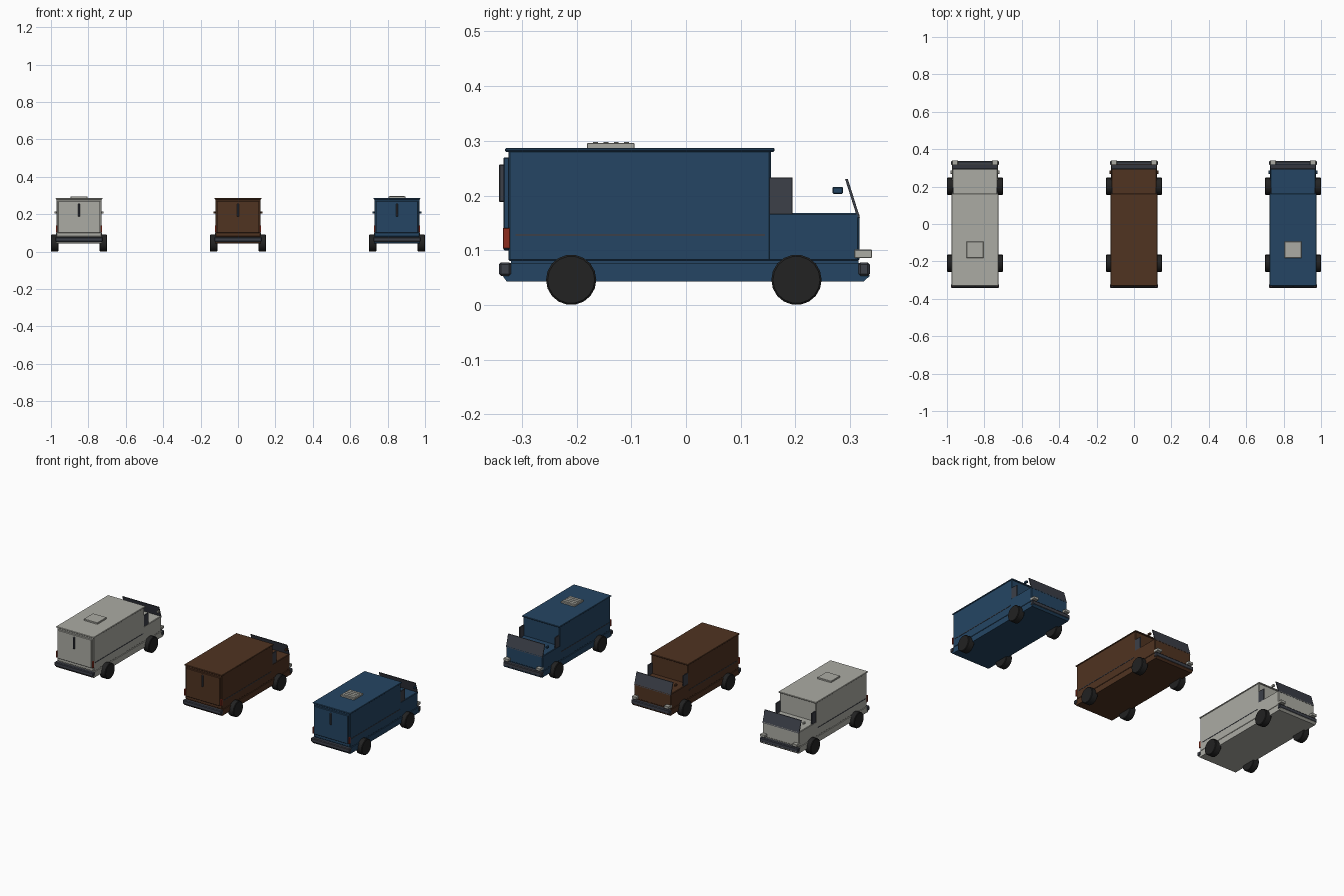
import bpy, bmesh, math
from mathutils import Matrix

cube = bpy.data.objects.get("Cube")
if cube:
    bpy.data.objects.remove(cube)


def material(name, rgb):
    m = bpy.data.materials.new(name)
    m.use_nodes = True
    m.diffuse_color = (*rgb, 1)
    m.node_tree.nodes["Principled BSDF"].inputs["Base Color"].default_value = (*rgb, 1)
    return m


WHITE = material("off white paint", (0.41, 0.41, 0.37))
BROWN = material("brown paint", (0.08, 0.033, 0.015))
BLUE = material("blue paint", (0.018, 0.06, 0.125))
TRIM = material("dark grey trim", (0.045, 0.05, 0.065))
RUBBER = material("black rubber", (0.016, 0.016, 0.016))
RED = material("red lamp", (0.27, 0.027, 0.013))


def finish(name, bm, mat, bevel=0, smooth=False):
    bmesh.ops.recalc_face_normals(bm, faces=bm.faces)
    me = bpy.data.meshes.new(name)
    bm.to_mesh(me)
    bm.free()
    me.materials.append(mat)
    ob = bpy.data.objects.new(name, me)
    bpy.context.collection.objects.link(ob)
    if bevel:
        mod = ob.modifiers.new("edge", "BEVEL")
        mod.width, mod.segments = bevel, 1
    if smooth:
        bpy.ops.object.select_all(action="DESELECT")
        ob.select_set(True)
        bpy.context.view_layer.objects.active = ob
        bpy.ops.object.shade_smooth_by_angle(angle=math.radians(35))
    return ob


def box(name, x, y, z, mat, bevel=0):
    """Box given by its (low, high) range on each axis."""
    bm = bmesh.new()
    size = [r[1] - r[0] for r in (x, y, z)]
    mid = [(r[0] + r[1]) / 2 for r in (x, y, z)]
    bmesh.ops.create_cube(bm, size=1, matrix=Matrix.Translation(mid) @ Matrix.Diagonal((*size, 1)))
    return finish(name, bm, mat, bevel)


def side_profile(name, cx, half, points, mat, bevel=0):
    """Side outline of (y, z) points extruded across the width."""
    bm = bmesh.new()
    face = bm.faces.new([bm.verts.new((cx - half, y, z)) for y, z in points])
    new = bmesh.ops.extrude_face_region(bm, geom=[face])["geom"]
    bmesh.ops.translate(bm, vec=(2 * half, 0, 0), verts=[v for v in new if isinstance(v, bmesh.types.BMVert)])
    return finish(name, bm, mat, bevel)


def wheel(name, x, y):
    bm = bmesh.new()
    turn = Matrix.Translation((x, y, 0.046)) @ Matrix.Rotation(math.pi / 2, 4, "Y")
    bmesh.ops.create_cone(bm, cap_ends=True, segments=18, radius1=0.046, radius2=0.046, depth=0.04, matrix=turn)
    finish(name, bm, RUBBER, 0.003, True)


def van(label, cx, paint, hatch):
    def across(half):
        return cx - half, cx + half

    def part(name, x, *rest):
        return box(f"{label} {name}", x, *rest)

    # Painted shell
    part("cargo_body", across(0.121), (-0.325, 0.155), (0.08, 0.283), paint, 0.003)
    part("roof_cap", across(0.125), (-0.331, 0.162), (0.28, 0.287), paint, 0.002)
    part("hood", across(0.121), (0.15, 0.317), (0.08, 0.168), paint, 0.003)
    side_profile(f"{label} skirt", cx, 0.124,
                 [(-0.335, 0.053), (-0.328, 0.043), (0.325, 0.043), (0.336, 0.053),
                  (0.322, 0.077), (-0.33, 0.077)], paint)
    part("underbody", across(0.119), (-0.32, 0.315), (0.07, 0.085), paint)

    # Rear door with its long handle
    part("rear_door", across(0.113), (-0.334, -0.32), (0.1, 0.27), paint, 0.002)
    part("door_handle", across(0.005), (-0.342, -0.332), (0.188, 0.257), TRIM, 0.002)

    # Bumpers
    part("front_bumper", across(0.128), (0.315, 0.336), (0.053, 0.078), TRIM, 0.004)
    part("rear_bumper", across(0.128), (-0.342, -0.32), (0.053, 0.078), TRIM, 0.004)

    # Leaning windshield
    side_profile(f"{label} windshield", cx, 0.121,
                 [(0.313, 0.16), (0.318, 0.16), (0.296, 0.23), (0.291, 0.23)], TRIM)

    # Parts on both sides
    for side, s in (("left", 1), ("right", -1)):
        def span(a, b):
            return tuple(sorted((cx + s * a, cx + s * b)))

        part(f"{side}_stripe", span(0.12, 0.1225), (-0.312, 0.144), (0.126, 0.13), TRIM)
        part(f"{side}_cab_window", span(0.114, 0.12), (0.152, 0.195), (0.165, 0.233), TRIM, 0.001)
        part(f"{side}_mirror", span(0.12, 0.132), (0.268, 0.287), (0.203, 0.216), paint, 0.002)
        part(f"{side}_headlight", span(0.092, 0.122), (0.308, 0.34), (0.086, 0.101), WHITE, 0.001)
        part(f"{side}_tail_light", span(0.115, 0.123), (-0.335, -0.322), (0.103, 0.141), RED, 0.001)
        for end, y in (("front", 0.202), ("rear", -0.21)):
            wheel(f"{label} {side}_{end}_wheel", cx + s * 0.13, y)

    # Roof hatch, plain or slatted
    if hatch:
        part("roof_hatch", across(0.045), (-0.181, -0.094), (0.284, 0.296), WHITE, 0.001)
    if hatch == "slatted":
        for i in range(4):
            y = -0.17 + i * 0.019
            part(f"hatch_slat_{i + 1}", across(0.04), (y, y + 0.009), (0.295, 0.298), WHITE)


van("white_van", -0.85, WHITE, "plain")
van("brown_van", 0, BROWN, None)
van("blue_van", 0.85, BLUE, "slatted")
